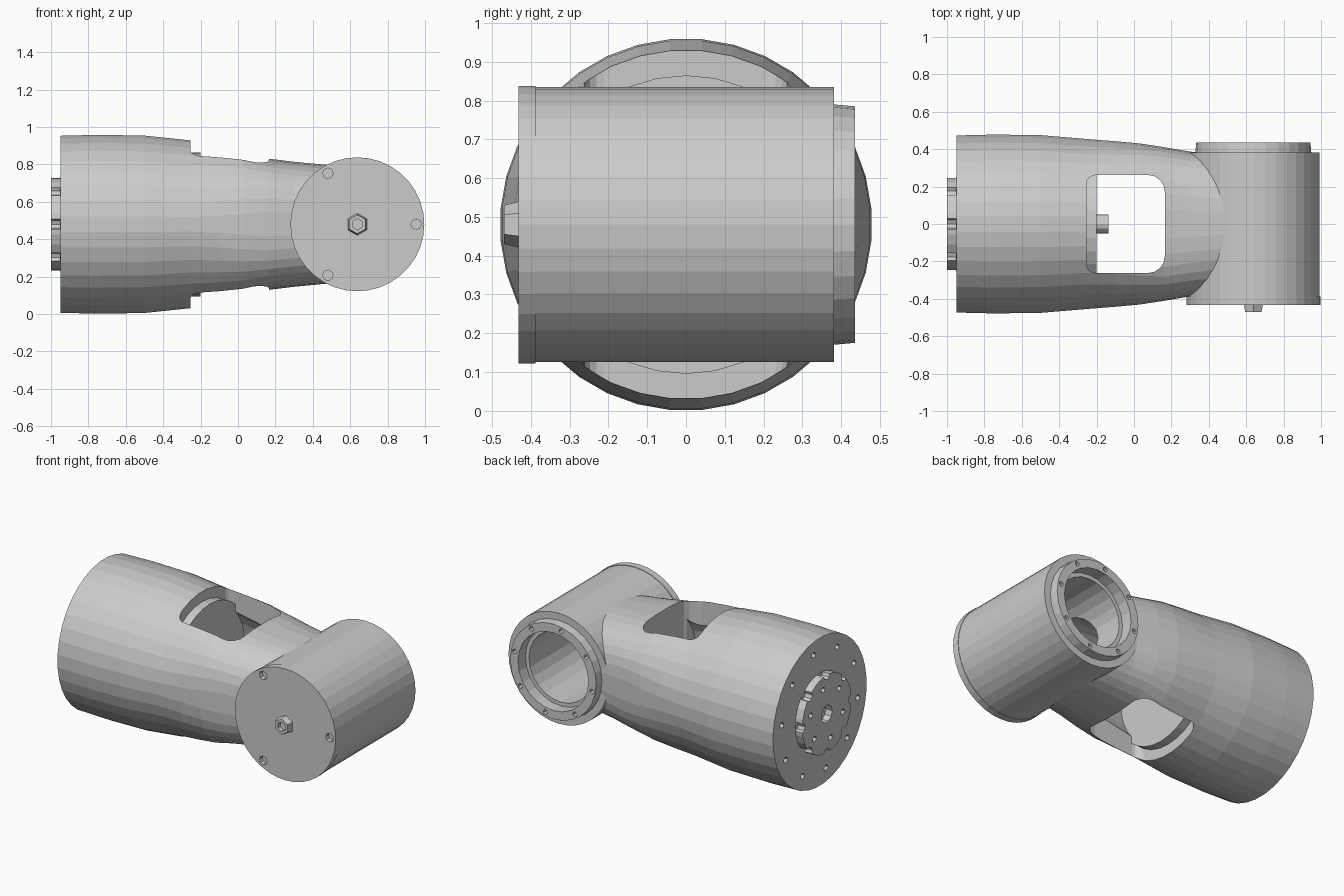
import bpy, bmesh, math
from mathutils import Matrix, Vector

if "Cube" in bpy.data.objects:
    bpy.data.objects.remove(bpy.data.objects["Cube"])

ZC = 0.48          # height of the main axis
BX = 0.638         # barrel axis position
ROT = {'X': Matrix.Rotation(math.pi / 2, 4, 'Y'),
       'Y': Matrix.Rotation(-math.pi / 2, 4, 'X'),
       'Z': Matrix.Identity(4)}


def to_object(name, bm):
    bmesh.ops.recalc_face_normals(bm, faces=bm.faces[:])
    me = bpy.data.meshes.new(name)
    bm.to_mesh(me)
    bm.free()
    ob = bpy.data.objects.new(name, me)
    bpy.context.collection.objects.link(ob)
    return ob


def cyl(name, axis, a, b, r, n=32, r2=None, u=0.0, v=0.0):
    """Cylinder from a to b along an axis; u, v are the other two coordinates in xyz order."""
    m = (a + b) / 2
    c = Vector((m, u, v)) if axis == 'X' else Vector((u, m, v))
    bm = bmesh.new()
    bmesh.ops.create_cone(bm, cap_ends=True, segments=n, radius1=r,
                          radius2=r if r2 is None else r2, depth=b - a,
                          matrix=Matrix.Translation(c) @ ROT[axis])
    return to_object(name, bm)


def combine(ob, others, op):
    """Apply a boolean with every helper object, then remove the helpers."""
    bpy.context.view_layer.objects.active = ob
    for other in others:
        other.hide_render = True
        mod = ob.modifiers.new(op.lower(), 'BOOLEAN')
        mod.operation = op
        mod.solver = 'EXACT'
        mod.object = other
        bpy.ops.object.modifier_apply(modifier=mod.name)
        bpy.data.objects.remove(other, do_unlink=True)


def ring_of_cutters(axis, a, b, r, count, radius, u, v, n=6, start=0.0):
    out = []
    for i in range(count):
        t = start + math.tau * i / count
        out.append(cyl('hole_cutter', axis, a, b, r, n,
                       u=u + radius * math.cos(t), v=v + radius * math.sin(t)))
    return out


def loft(name, sections, n=36):
    """Superelliptic sections along x: (x, half width, half height, exponent)."""
    bm = bmesh.new()
    rings = []
    for x, ry, rz, e in sections:
        ring = []
        for i in range(n):
            t = math.tau * (i + 0.5) / n
            c, s = math.cos(t), math.sin(t)
            ring.append(bm.verts.new((x, ry * math.copysign(abs(c) ** (2 / e), c),
                                      ZC + rz * math.copysign(abs(s) ** (2 / e), s))))
        rings.append(ring)
    for p, q in zip(rings, rings[1:]):
        for i in range(n):
            j = (i + 1) % n
            bm.faces.new((p[i], p[j], q[j], q[i]))
    bm.faces.new(rings[0][::-1])
    bm.faces.new(rings[-1])
    return to_object(name, bm)


def window_cutter():
    """Rounded rectangle prism through the body from top to bottom."""
    bm = bmesh.new()
    x0, x1, y1 = -0.255, 0.165, 0.262
    pts = []
    for cx, sx, sy, r, a0 in ((x1, 1, 1, 0.09, 0), (x0, -1, 1, 0.05, 90),
                              (x0, -1, -1, 0.05, 180), (x1, 1, -1, 0.09, 270)):
        for k in range(5):
            t = math.radians(a0 + 22.5 * k)
            pts.append((cx - sx * r + r * math.cos(t), sy * (y1 - r) + r * math.sin(t)))
    low = [bm.verts.new((x, y, -0.3)) for x, y in pts]
    high = [bm.verts.new((x, y, 1.3)) for x, y in pts]
    bm.faces.new(low[::-1])
    bm.faces.new(high)
    for i in range(len(pts)):
        j = (i + 1) % len(pts)
        bm.faces.new((low[i], low[j], high[j], high[i]))
    return to_object('window_cutter', bm)


# Tapered body joined to the crosswise barrel and its rear collar
housing = loft('arm_housing', [
    (-0.95, 0.475, 0.475, 2.0), (-0.75, 0.480, 0.480, 2.0), (-0.50, 0.477, 0.476, 2.0),
    (-0.25, 0.456, 0.450, 2.0), (-0.10, 0.444, 0.425, 2.2), (0.03, 0.432, 0.395, 2.5),
    (0.16, 0.412, 0.352, 2.9), (0.30, 0.388, 0.335, 2.8), (0.48, 0.372, 0.318, 2.6)])
combine(housing, [
    cyl('barrel', 'Y', -0.40, 0.382, 0.355, 36, u=BX, v=ZC),
    cyl('collar', 'Y', 0.36, 0.436, 0.312, 28, r2=0.305, u=BX, v=ZC)], 'UNION')

# Window, inner chamber, barrel bore and the passage between them
combine(housing, [
    window_cutter(),
    cyl('chamber_cutter', 'X', -0.50, 0.15, 0.39, 32, r2=0.31, u=0, v=ZC),
    cyl('bore_cutter', 'Y', -0.37, 0.60, 0.225, 24, u=BX, v=ZC),
    cyl('lip_cutter', 'Y', 0.36, 0.60, 0.25, 24, u=BX, v=ZC),
    cyl('passage_cutter', 'X', 0.10, 0.60, 0.17, 20, u=0, v=ZC)], 'DIFFERENCE')

# Bolt holes in the end face and collar
combine(housing,
        ring_of_cutters('X', -1.0, -0.89, 0.021, 10, 0.39, 0, ZC, start=0.15)
        + ring_of_cutters('Y', 0.40, 0.50, 0.016, 8, 0.28, BX, ZC, start=0.2),
        'DIFFERENCE')

# Motor inside the body, with its shaft showing in the window
cyl('motor', 'X', -0.52, -0.20, 0.385, 32, u=0, v=ZC)
cyl('motor_shaft', 'X', -0.21, -0.137, 0.05, 12, u=0, v=ZC)

# Notched hub on the left end
hub = cyl('end_hub', 'X', -1.0, -0.93, 0.25, 28, u=0, v=ZC)
combine(hub,
        ring_of_cutters('X', -1.1, -0.951, 0.03, 8, 0.25, 0, ZC, 8)
        + ring_of_cutters('X', -1.1, -0.96, 0.02, 6, 0.17, 0, ZC, start=0.3)
        + [cyl('hub_hole', 'X', -1.1, -0.955, 0.055, 10, u=0, v=ZC)], 'DIFFERENCE')

# Front cover plate with three screw pockets
cover = cyl('front_cover', 'Y', -0.432, -0.388, 0.358, 36, u=BX, v=ZC)
combine(cover, ring_of_cutters('Y', -0.50, -0.40, 0.028, 3, 0.315, BX, ZC, 8), 'DIFFERENCE')

# Hexagonal stud with a socket
stud = cyl('cover_stud', 'Y', -0.47, -0.42, 0.05, 6, r2=0.062, u=BX, v=ZC)
combine(stud, [cyl('socket_cutter', 'Y', -0.60, -0.445, 0.03, 6, u=BX, v=ZC)], 'DIFFERENCE')
